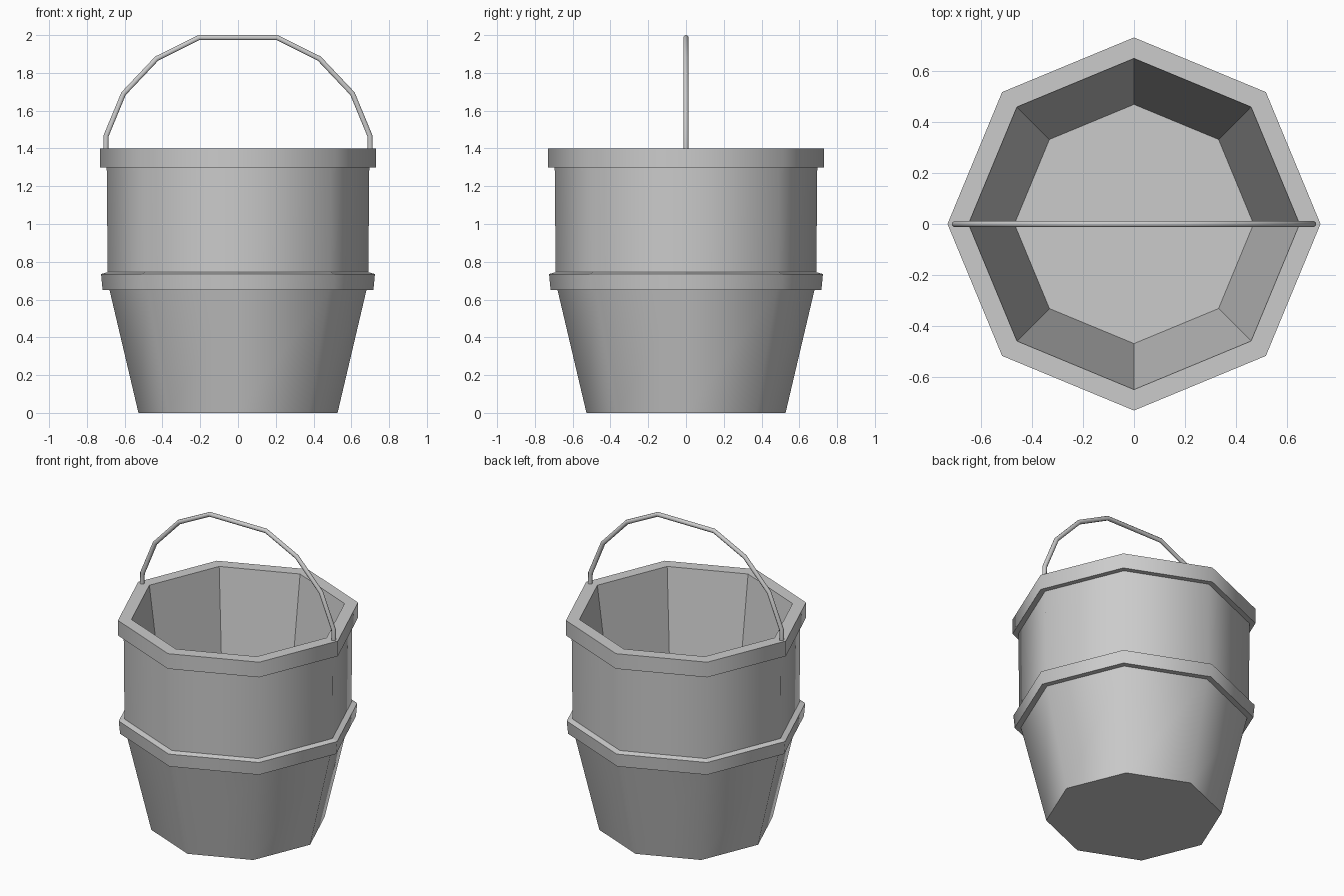
import bpy, bmesh, math

if "Cube" in bpy.data.objects:
    bpy.data.objects.remove(bpy.data.objects["Cube"])

SIDES = 8


def obj_from_bmesh(name, bm):
    bmesh.ops.recalc_face_normals(bm, faces=bm.faces)
    mesh = bpy.data.meshes.new(name)
    bm.to_mesh(mesh)
    bm.free()
    ob = bpy.data.objects.new(name, mesh)
    bpy.context.collection.objects.link(ob)
    return ob


def lathe(name, profile, smooth_rows):
    """Eight-sided body: profile of (radius, z), capped at both ends."""
    bm = bmesh.new()
    rings = []
    for r, z in profile:
        ring = []
        for i in range(SIDES):
            a = i * math.tau / SIDES
            ring.append(bm.verts.new((r * math.cos(a), r * math.sin(a), z)))
        rings.append(ring)
    for row, (lo, hi) in enumerate(zip(rings, rings[1:])):
        for i in range(SIDES):
            j = (i + 1) % SIDES
            f = bm.faces.new((lo[i], lo[j], hi[j], hi[i]))
            f.smooth = row in smooth_rows
    bm.faces.new(rings[0])
    bm.faces.new(rings[-1])
    # Keep the horizontal profile corners crisp
    for e in bm.edges:
        if abs(e.verts[0].co.z - e.verts[1].co.z) < 1e-5:
            e.smooth = False
    return obj_from_bmesh(name, bm)


# Bucket: outer wall with middle hoop and rim, then the inner wall and floor
lathe("bucket", [
    (0.527, 0.0), (0.68, 0.65),                  # tapered lower wall
    (0.717, 0.65), (0.725, 0.735), (0.69, 0.745),  # middle hoop
    (0.695, 1.30),                               # upper wall
    (0.73, 1.30), (0.73, 1.40), (0.648, 1.40),   # rim
    (0.468, 0.05),                               # inner wall
], smooth_rows={0, 2, 4, 6})

# Handle: thin faceted bail, half path mirrored in x
half = [(0.70, 1.385), (0.698, 1.468), (0.606, 1.69), (0.43, 1.876), (0.206, 1.987)]
path = half + [(-x, z) for x, z in reversed(half)]
R, N = 0.0135, 8
bm = bmesh.new()
rings = []
for k, (x, z) in enumerate(path):
    x0, z0 = path[max(k - 1, 0)]
    x1, z1 = path[min(k + 1, len(path) - 1)]
    d = math.hypot(x1 - x0, z1 - z0)
    nx, nz = (z0 - z1) / d, (x1 - x0) / d
    ring = []
    for i in range(N):
        a = (i + 0.5) * math.tau / N
        s = R / math.cos(math.pi / N) * math.cos(a)
        ring.append(bm.verts.new((x + nx * s, R * math.sin(a), z + nz * s)))
    rings.append(ring)
for lo, hi in zip(rings, rings[1:]):
    for i in range(N):
        j = (i + 1) % N
        bm.faces.new((lo[i], lo[j], hi[j], hi[i])).smooth = True
bm.faces.new(rings[0])
bm.faces.new(rings[-1])
obj_from_bmesh("handle", bm)
